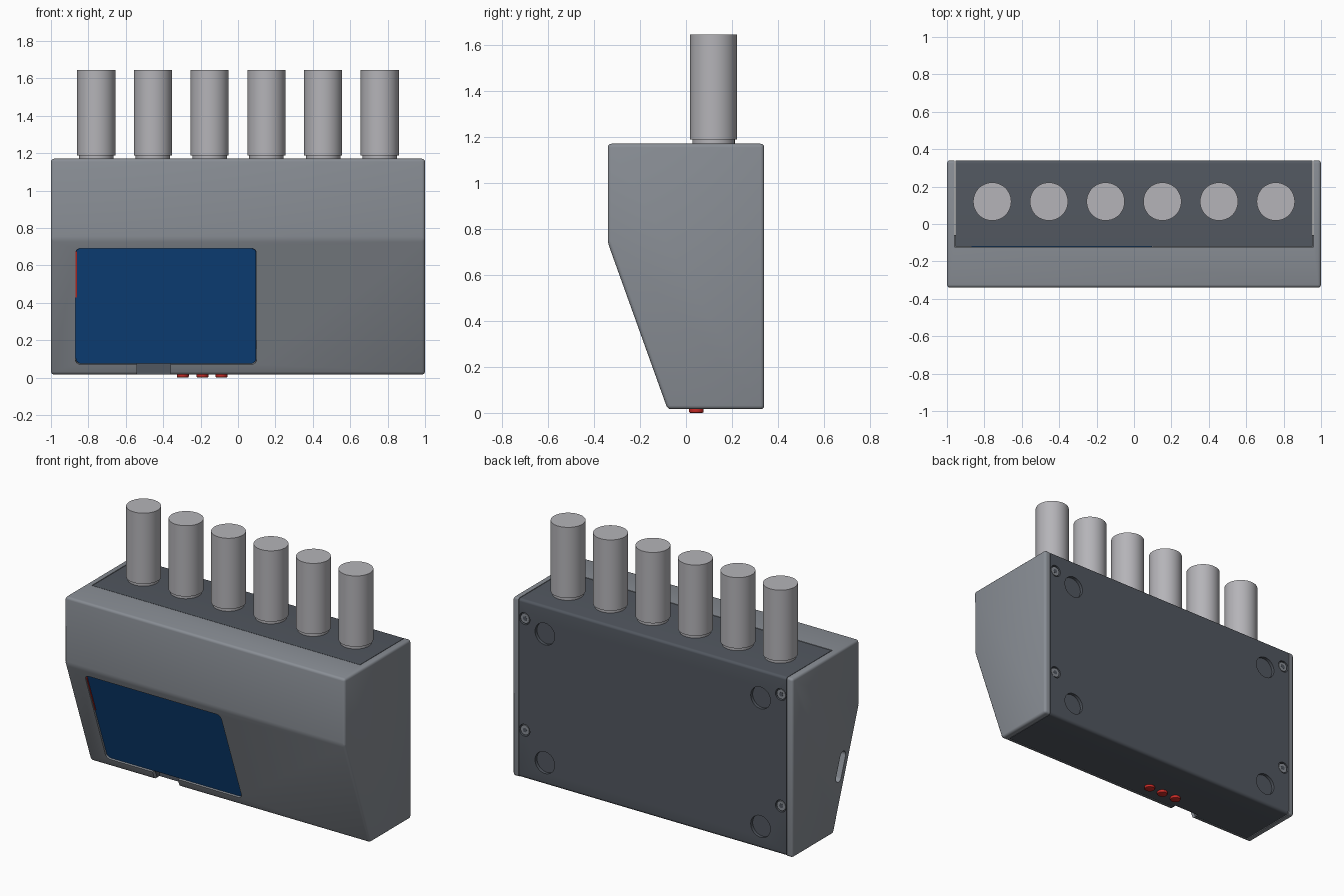
import bpy, bmesh, math
from mathutils import Matrix, Vector

if "Cube" in bpy.data.objects:
    bpy.data.objects.remove(bpy.data.objects["Cube"])


def material(name, rgb):
    m = bpy.data.materials.new(name)
    m.diffuse_color = (*rgb, 1)
    m.use_nodes = True
    m.node_tree.nodes["Principled BSDF"].inputs["Base Color"].default_value = m.diffuse_color
    return m


GREY = material("light grey plastic", (0.25, 0.27, 0.30))
DARK = material("dark grey plastic", (0.083, 0.095, 0.115))
METAL = material("pale grey metal", (0.46, 0.455, 0.48))
BLUE = material("screen blue", (0.005, 0.066, 0.25))
RED = material("button red", (0.6, 0.025, 0.02))


def rounded(points, radii, steps=4):
    """Round each corner of an outline by its own radius."""
    out, n = [], len(points)
    for i, r in enumerate(radii):
        p = Vector(points[i])
        if r == 0:
            out.append(p)
            continue
        a = (Vector(points[i - 1]) - p).normalized()
        b = (Vector(points[(i + 1) % n]) - p).normalized()
        half = a.angle(b) / 2
        d = r / math.tan(half)
        c = p + (a + b).normalized() * r / math.sin(half)
        s, e = p + a * d - c, p + b * d - c
        for k in range(steps + 1):
            out.append(c + s.lerp(e, k / steps).normalized() * r)
    return out


def rect(w, h, r):
    pts = [(-w / 2, -h / 2), (w / 2, -h / 2), (w / 2, h / 2), (-w / 2, h / 2)]
    return rounded(pts, [r] * 4, 6)


def circle(r, n=48):
    return [(r * math.cos(2 * math.pi * i / n), r * math.sin(2 * math.pi * i / n)) for i in range(n)]


def prism(name, outline, low, high, frame, mat):
    """Extrude a flat outline from low to high along the frame's local z."""
    bm = bmesh.new()
    f = bm.faces.new([bm.verts.new((p[0], p[1], low)) for p in outline])
    new = bmesh.ops.extrude_face_region(bm, geom=[f])["geom"]
    bmesh.ops.translate(bm, vec=(0, 0, high - low), verts=[g for g in new if isinstance(g, bmesh.types.BMVert)])
    bmesh.ops.recalc_face_normals(bm, faces=bm.faces)
    bm.transform(frame)
    me = bpy.data.meshes.new(name)
    bm.to_mesh(me)
    bm.free()
    me.materials.append(mat)
    ob = bpy.data.objects.new(name, me)
    bpy.context.collection.objects.link(ob)
    return ob


def apply(ob, kind, **settings):
    bpy.context.view_layer.objects.active = ob
    mod = ob.modifiers.new("step", kind)
    for k, v in settings.items():
        setattr(mod, k, v)
    bpy.ops.object.modifier_apply(modifier=mod.name)


def cut(ob, *cutters):
    for c in cutters:
        apply(ob, "BOOLEAN", object=c, operation="DIFFERENCE", solver="EXACT")


def smooth(ob, angle=30):
    bpy.ops.object.select_all(action="DESELECT")
    ob.select_set(True)
    bpy.context.view_layer.objects.active = ob
    bpy.ops.object.shade_smooth_by_angle(angle=math.radians(angle))


def frame(origin, x, y):
    x, y = Vector(x).normalized(), Vector(y).normalized()
    m = Matrix((x, y, x.cross(y))).transposed().to_4x4()
    m.translation = origin
    return m


SIDE = frame((0, 0, 0), (0, 1, 0), (0, 0, 1))          # outline in y, z; extruded along x
UP = (0, -0.26, 0.72)                                  # direction up the sloped front
SLOPE = Vector(UP).normalized()
SCREEN_MID = Vector((-0.385, -0.08, 0.02)) + SLOPE * 0.383
SCREEN = frame(SCREEN_MID, (1, 0, 0), UP)


def back(x, z):
    return frame((x, 0.34, z), (-1, 0, 0), (0, 0, 1))


# Housing: extruded side profile with softened edges
body = prism("housing", [(-0.34, 1.17), (0.34, 1.17), (0.34, 0.016), (-0.08, 0.016), (-0.34, 0.74)],
             -1, 1, SIDE, GREY)
apply(body, "BEVEL", width=0.016, segments=3, limit_method="ANGLE", angle_limit=math.radians(15))

# Wrap-around cover forming the top, back and bottom
cover_pts = [(-0.12, 1.169), (0.34, 1.169), (0.34, 0.017), (-0.055, 0.017), (-0.12, 0.2)]
cover = prism("back_cover", rounded(cover_pts, [0, 0.016, 0.02, 0, 0]), -0.955, 0.955, SIDE, DARK)

# Cutters: cover space, screen recess, cable notch, side slot
space = prism("cut_cover", [(-0.124, 1.3), (0.5, 1.3), (0.5, -0.1), (-0.058, -0.1), (-0.058, 0.02), (-0.124, 0.2)],
              -0.959, 0.959, SIDE, DARK)
recess = prism("cut_screen", rect(0.97, 0.66, 0.03), -0.02, 0.2, SCREEN, GREY)
notch = prism("cut_notch", [(-0.3, -0.1), (-0.03, -0.1), (-0.03, 0.075), (-0.3, 0.075)], -0.54, -0.36, SIDE, DARK)
slot = prism("cut_slot", rect(0.055, 0.19, 0.027), -0.1, 0.03,
             frame((-1, -0.15, 0.42), (0, -0.72, -0.26), UP), GREY)
cut(body, space, recess, notch, slot)

# Shallow round pockets and screw holes in the back
pockets = [prism("cut_pocket", circle(0.07), -0.02, 0.1, back(x, z), DARK)
           for x in (-0.77, 0.77) for z in (0.16, 0.99)]
holes = [prism("cut_hole", circle(0.038, 32), -0.02, 0.1, back(x, z), DARK)
         for x in (-0.915, 0.915) for z in (0.33, 1.05)]
cut(cover, notch, *pockets, *holes)
for c in [space, recess, notch, slot, *pockets, *holes]:
    bpy.data.objects.remove(c)
smooth(body)
smooth(cover)

# Screws with a hexagonal socket
for x in (-0.915, 0.915):
    for z in (0.33, 1.05):
        screw = prism("screw", circle(0.031, 32), -0.03, -0.004, back(x, z), GREY)
        smooth(screw)
        prism("screw_socket", circle(0.015, 6), -0.006, -0.003, back(x, z), DARK)

# Screen and the red strip at its left edge
prism("screen", rect(0.965, 0.655, 0.03), -0.019, -0.008, SCREEN, BLUE)
strip = [(-0.483, 0.05), (-0.475, 0.05), (-0.475, 0.31), (-0.483, 0.31)]
prism("red_strip", strip, -0.01, -0.005, SCREEN, RED)

# Six cylinders, each on a slightly narrower collar
for i in range(6):
    spot = Matrix.Translation((-0.758 + 0.3032 * i, 0.12, 0))
    smooth(prism("cylinder_collar", circle(0.092), 1.14, 1.19, spot, METAL))
    smooth(prism("cylinder", circle(0.102), 1.188, 1.645, spot, METAL))

# Three buttons under the bottom
for x in (-0.295, -0.19, -0.088):
    spot = Matrix.Translation((x, 0.045, 0))
    button = prism("button", circle(0.032, 32), 0, 0.03, spot, RED)
    apply(button, "BEVEL", width=0.006, segments=2, limit_method="ANGLE")
    smooth(button)
